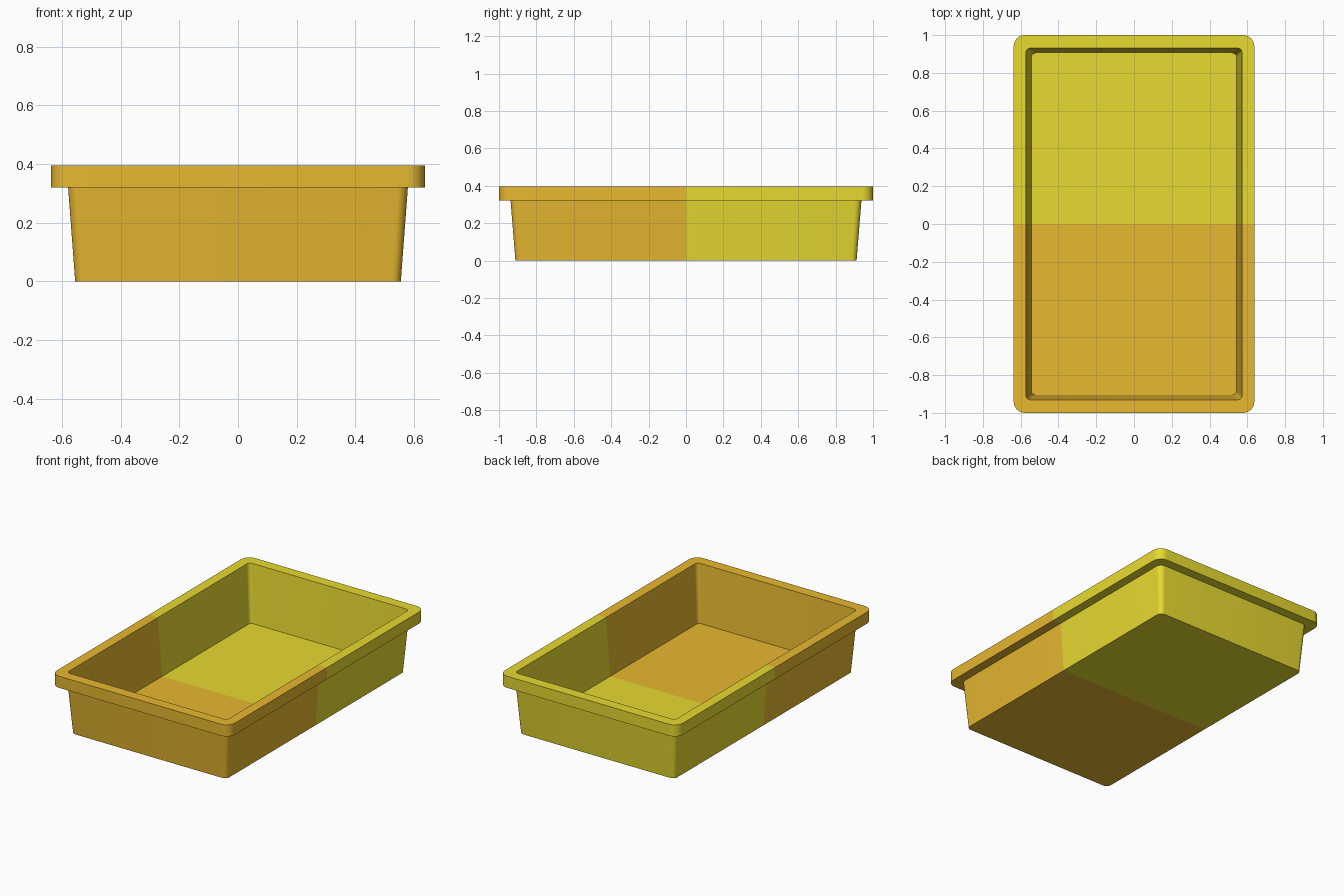
import bpy, bmesh
from math import sin, cos, pi, radians

if "Cube" in bpy.data.objects:
    bpy.data.objects.remove(bpy.data.objects["Cube"])

CORNER_STEPS = 8


def ring(bm, hx, hy, r, z):
    """Rounded rectangle loop of vertices at height z."""
    verts = []
    for i, (sx, sy) in enumerate([(1, 1), (-1, 1), (-1, -1), (1, -1)]):
        for k in range(CORNER_STEPS + 1):
            a = (i + k / CORNER_STEPS) * pi / 2
            verts.append(bm.verts.new((sx * (hx - r) + r * cos(a),
                                       sy * (hy - r) + r * sin(a), z)))
    return verts


def material(name, color):
    m = bpy.data.materials.new(name)
    m.diffuse_color = color
    m.use_nodes = True
    m.node_tree.nodes["Principled BSDF"].inputs["Base Color"].default_value = m.diffuse_color
    return m


# Tray section, from underside, over the rim, down to the floor
section = [
    (0.555, 0.912, 0.030, 0.0),     # underside
    (0.579, 0.938, 0.036, 0.32),    # body meets rim
    (0.637, 1.0, 0.06, 0.32),       # rim lower edge
    (0.637, 1.0, 0.06, 0.395),      # rim upper edge
    (0.572, 0.931, 0.025, 0.395),   # rim inner edge
    (0.543, 0.904, 0.020, 0.022),   # floor
]
bm = bmesh.new()
rings = [ring(bm, *s) for s in section]
for a, b in zip(rings, rings[1:]):
    n = len(a)
    for i in range(n):
        j = (i + 1) % n
        bm.faces.new((a[i], a[j], b[j], b[i]))
bm.faces.new(rings[0][::-1])
bm.faces.new(rings[-1])

# Split into front and back colour halves
bmesh.ops.bisect_plane(bm, geom=bm.verts[:] + bm.edges[:] + bm.faces[:],
                       plane_co=(0, 0, 0), plane_no=(0, 1, 0))
for f in bm.faces:
    f.material_index = int(f.calc_center_median().y > 0)
bmesh.ops.recalc_face_normals(bm, faces=bm.faces[:])

mesh = bpy.data.meshes.new("tray")
bm.to_mesh(mesh)
bm.free()
mesh.materials.append(material("orange", (0.8, 0.48, 0.03, 1)))
mesh.materials.append(material("yellow", (0.8, 0.70, 0.03, 1)))
tray = bpy.data.objects.new("tray", mesh)
bpy.context.collection.objects.link(tray)

# Smooth corners, crisp rim and floor edges
bpy.context.view_layer.objects.active = tray
tray.select_set(True)
bpy.ops.object.shade_smooth_by_angle(angle=radians(30))
